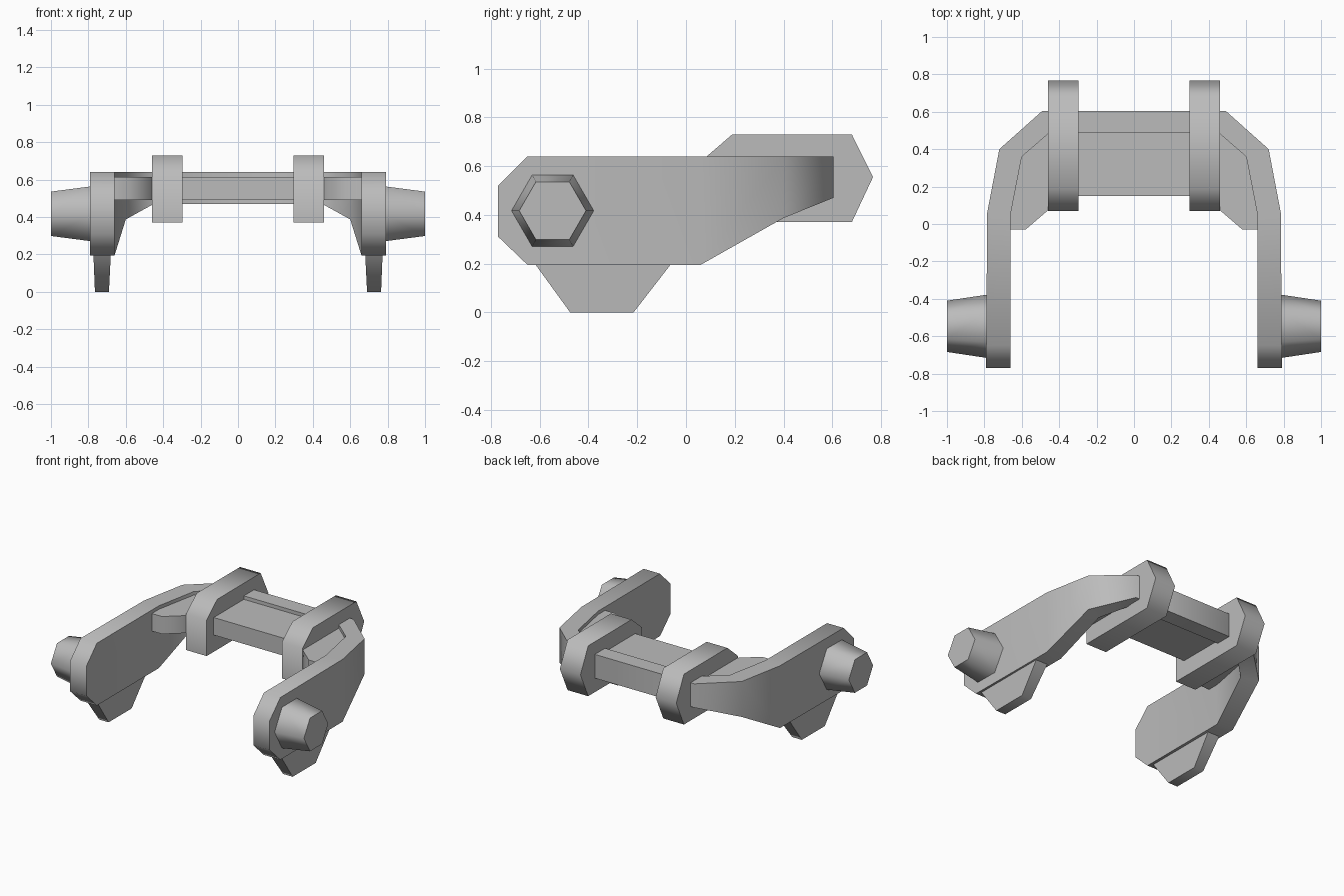
import bpy, bmesh, math
from mathutils import Vector

if "Cube" in bpy.data.objects:
    bpy.data.objects.remove(bpy.data.objects["Cube"], do_unlink=True)

COLOUR = (0.5, 0.5, 0.5, 1)
metal = bpy.data.materials.new("grey metal")
metal.use_nodes = True
metal.diffuse_color = COLOUR
metal.node_tree.nodes["Principled BSDF"].inputs["Base Color"].default_value = COLOUR


def loft(name, rings, open_end=False):
    """Join rings of equal point count into a solid, mirrored across x."""
    bm = bmesh.new()
    loops = [[bm.verts.new(p) for p in ring] for ring in rings]
    for a, b in zip(loops, loops[1:]):
        for i in range(len(a)):
            j = (i + 1) % len(a)
            bm.faces.new((a[i], a[j], b[j], b[i]))
    bm.faces.new(loops[0])
    end = bm.faces.new(loops[-1])
    bmesh.ops.recalc_face_normals(bm, faces=bm.faces)
    if open_end:
        bmesh.ops.delete(bm, geom=[end], context='FACES_ONLY')
    mesh = bpy.data.meshes.new(name)
    bm.to_mesh(mesh)
    bm.free()
    mesh.materials.append(metal)
    obj = bpy.data.objects.new(name, mesh)
    bpy.context.collection.objects.link(obj)
    mirror = obj.modifiers.new("mirror", 'MIRROR')
    mirror.use_clip = True
    bpy.ops.object.select_all(action='DESELECT')
    obj.select_set(True)
    bpy.context.view_layer.objects.active = obj
    bpy.ops.object.shade_smooth_by_angle(angle=math.radians(66))
    return obj


def side_ring(x, profile):
    return [Vector((x, y, z)) for y, z in profile]


# Yoke: arms bending into the rear crossbar (outer xy, inner xy, low z, high z)
stations = [
    ((0.79, -0.77), (0.66, -0.77), 0.31, 0.52),
    ((0.79, -0.65), (0.66, -0.65), 0.195, 0.64),
    ((0.785, 0.06), (0.66, 0.05), 0.195, 0.64),
    ((0.72, 0.40), (0.60, 0.36), 0.387, 0.64),
    ((0.49, 0.605), (0.45, 0.49), 0.47, 0.64),
    ((0.0, 0.605), (0.0, 0.49), 0.47, 0.64),
]
loft("yoke_arms", [[(*o, lo), (*o, hi), (*i, hi), (*i, lo)]
                   for o, i, lo, hi in stations], open_end=True)

# Front web of the crossbar
web = [(0.15, 0.49), (0.5, 0.49), (0.5, 0.615), (0.15, 0.615)]
loft("crossbar_web", [side_ring(0.35, web), side_ring(0, web)], open_end=True)

# Gussets between arms and lugs
gusset = [(0.70, -0.03), (0.58, -0.03), (0.44, 0.09),
          (0.44, 0.51), (0.64, 0.37), (0.70, 0.05)]
loft("gusset", [[(x, y, z) for x, y in gusset] for z in (0.49, 0.615)])

# Hinge lugs
lug = [(0.07, 0.37), (0.07, 0.627), (0.19, 0.73), (0.68, 0.73),
       (0.767, 0.555), (0.68, 0.37)]
loft("hinge_lug", [side_ring(x, lug) for x in (0.297, 0.46)])

# Tapered feet under the arms
foot_top = [(-0.62, 0.2), (-0.06, 0.2)]
foot_base = [(-0.475, 0), (-0.215, 0)]
loft("foot", [[(a, y0, z), (b, y0, z), (b, y1, z), (a, y1, z)]
              for a, b, ((y0, z), (y1, _)) in
              ((0.68, 0.773, foot_top), (0.69, 0.765, foot_base))])

# Hexagonal pegs on the outer faces
def hexagon(x, r):
    return [(x, -0.547 + r * math.cos(k * math.pi / 3),
             0.417 + r * math.sin(k * math.pi / 3)) for k in range(6)]

loft("hex_peg", [hexagon(0.78, 0.17), hexagon(1.0, 0.137)])
